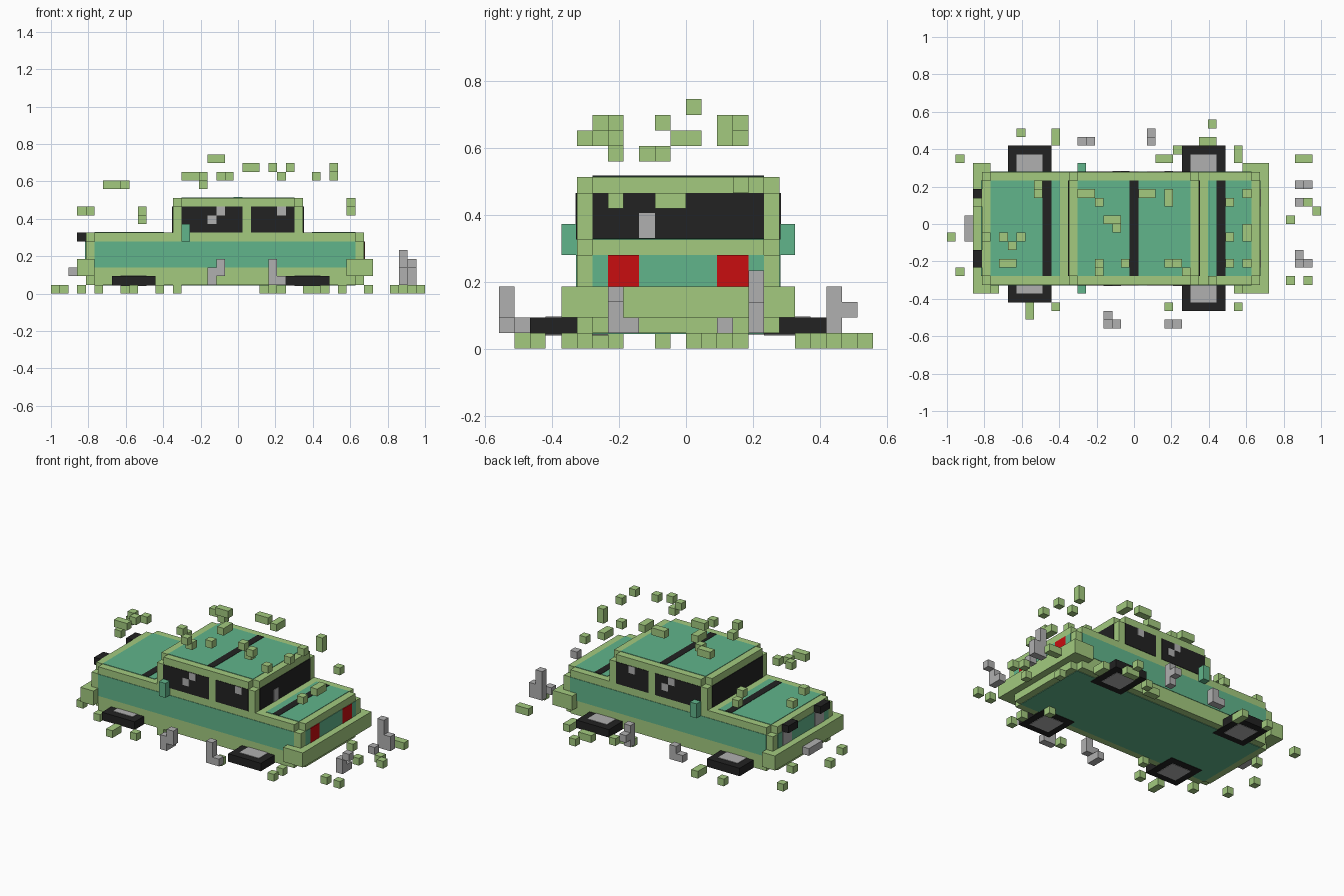
import bpy, bmesh

if "Cube" in bpy.data.objects:
    bpy.data.objects.remove(bpy.data.objects["Cube"])

U = 2 / 43          # one voxel
E = 0.06            # how far painted plates stand proud, in voxels


def material(name, rgb):
    m = bpy.data.materials.new(name)
    m.diffuse_color = (*rgb, 1)
    m.use_nodes = True
    m.node_tree.nodes["Principled BSDF"].inputs["Base Color"].default_value = m.diffuse_color
    return m


GREEN = material("light_green", (0.366, 0.590, 0.212))
TEAL = material("teal", (0.119, 0.462, 0.258))
BLACK = material("black", (0.016, 0.016, 0.016))
GREY = material("grey", (0.434, 0.434, 0.434))
RED = material("red", (0.584, 0.004, 0.005))


def boxes(name, mat, items):
    """One object made of boxes (low corner, high corner) in voxel coordinates."""
    bm = bmesh.new()
    for lo, hi in items:
        verts = bmesh.ops.create_cube(bm, size=1)["verts"]
        for v in verts:
            p = [lo[a] if v.co[a] < 0 else hi[a] for a in range(3)]
            v.co = (p[0] * U - 1, (p[1] - 12) * U, p[2] * U)
    me = bpy.data.meshes.new(name)
    bm.to_mesh(me)
    bm.free()
    me.materials.append(mat)
    ob = bpy.data.objects.new(name, me)
    bpy.context.collection.objects.link(ob)
    return ob


def clipped_block(name, mat, lo, hi):
    """Block whose eight corner voxels are missing."""
    items = []
    for a in range(3):
        l, h = list(lo), list(hi)
        l[a] += 1
        h[a] -= 1
        items.append((l, h))
    return boxes(name, mat, items)


def plate(axis, side, at, a0, b0, a1, b1, lift=E):
    """Thin plate on the face at 'at'; a and b are the two other axes in order."""
    lo, hi = [a0, b0], [a1, b1]
    near, far = sorted((at - side * 0.04, at + side * lift))
    lo.insert(axis, near)
    hi.insert(axis, far)
    return lo, hi


def cubes(name, mat, cells):
    return boxes(name, mat, [(c, [v + 1 for v in c]) for c in cells])


SIDES = ((-1, 5), (1, 18))      # direction and y of the two long sides

# Body and cabin
clipped_block("car_body", GREEN, (4, 5, 1), (36, 18, 7))
clipped_block("cabin", GREEN, (14, 5, 6), (29, 18, 11))
boxes("front_bumper", GREEN, [((3, 4, 2), (5, 19, 4))])
boxes("rear_bumper", GREEN, [((34, 4, 2), (37, 19, 4))])

# Teal panels
boxes("side_panels", TEAL, [plate(1, s, y, 5, 3, 35, 6) for s, y in SIDES])
boxes("end_panels", TEAL, [plate(0, -1, 4, 6, 4, 17, 6), plate(0, 1, 36, 6, 4, 17, 6)])
boxes("hood_panel", TEAL, [plate(2, 1, 7, 5, 6, 13, 17)])
boxes("trunk_panel", TEAL, [plate(2, 1, 7, 30, 6, 35, 17)])
boxes("roof_panel", TEAL, [plate(2, 1, 11, 15, 6, 28, 17)])
boxes("floor_panel", TEAL, [plate(2, -1, 1, 5, 6, 35, 17)])

# Black stripes across hood, roof and trunk
boxes("stripes", BLACK, [plate(2, 1, z, x, 6, x + 1, 17, 0.1)
                         for x, z in ((11, 7), (21, 11), (31, 7))])

# Windows and their glints
boxes("side_windows", BLACK, [plate(1, s, y, x0, 7, x1, 10)
                              for s, y in SIDES for x0, x1 in ((15, 22), (23, 28))])
boxes("windscreens", BLACK, [plate(0, -1, 14, 6, 7, 17, 10), plate(0, 1, 29, 6, 7, 17, 10)])
glints = [(-1, 5, x, z) for x, z in ((18, 8), (19, 9), (26, 9))]
glints += [(1, 18, x, z) for x, z in ((20, 8), (19, 9), (25, 9))]
boxes("side_window_glints", GREY,
      [plate(1, s, y, x, z, x + 1, z + 1, 0.1) for s, y, x, z in glints])
boxes("rear_window_glint", GREY, [plate(0, 1, 29, 9, 7, 10, 8.7, 0.1)])

# Lights
LAMPS = ((7, 9), (14, 16))
boxes("tail_lights", RED, [plate(0, 1, 36, a, 4, b, 6, 0.1) for a, b in LAMPS])
boxes("headlights", GREY, [plate(0, -1, 4, a, 4, b, 6, 0.1) for a, b in LAMPS])
boxes("headlight_lids", BLACK, [((3, a, 6), (4, b, 7)) for a, b in LAMPS])
boxes("front_plate", GREY, [((2, 10, 2), (3, 13, 3))])
boxes("mirrors", TEAL, [((15, y, 6), (16, y + 1, 8)) for y in (4, 18)])

# Wheels lying flat under the sills
WHEELS = ((7, 16), (7, 3), (27, 16), (27, 2))
boxes("wheels", BLACK, [((x, y, 1 - 0.1), (x + 5, y + 5, 2)) for x, y in WHEELS])
boxes("wheel_hubs", GREY, [((x + 1, y + 1, 1 - 0.15), (x + 4, y + 4, 2 + E)) for x, y in WHEELS])

# Grey scrap around the car
cubes("scrap_front", GREY, [(18, 0, 1), (18, 0, 2), (19, 0, 2), (19, 0, 3), (18, 1, 1),
                            (25, 0, 1), (25, 0, 2), (25, 0, 3), (26, 0, 1)])
cubes("scrap_back", GREY, [(23, 21, 1), (23, 21, 2), (23, 21, 3), (23, 22, 2),
                           (15, 21, 1), (16, 21, 1), (16, 21, 2)])
cubes("scrap_rear", GREY, [(40, 16, 1), (40, 16, 2), (40, 16, 3), (40, 16, 4), (41, 16, 1),
                           (41, 16, 2), (40, 14, 1), (40, 8, 1), (40, 7, 1), (41, 7, 3),
                           (40, 7, 2)])

# Green bits on the ground
ground = [(1, 19), (0, 10), (1, 6), (8, 22), (12, 21), (12, 22), (9, 1), (9, 2), (12, 2),
          (5, 4), (3, 14), (14, 5), (25, 2), (24, 19), (25, 19), (26, 20), (30, 23), (29, 21),
          (30, 21), (33, 20), (33, 19), (33, 4), (33, 2), (39, 12), (40, 19), (41, 19),
          (41, 14), (42, 13), (39, 5), (41, 5), (36, 15), (31, 7)]
cubes("ground_bits", GREEN, [(x, y, 0) for x, y in ground])

# Green bits floating in the air, grouped by height
air = {8: [(10, 16)],
       9: [(3, 14), (4, 10), (10, 15), (34, 11), (34, 7), (34, 10)],
       10: [(34, 15)],
       12: [(6, 10), (7, 9), (8, 10), (6, 7), (7, 7), (17, 7)],
       13: [(15, 15), (16, 15), (17, 14), (17, 6), (19, 11), (20, 7), (19, 12), (26, 7),
            (30, 5), (32, 14)],
       14: [(22, 15), (23, 15), (25, 15), (25, 14), (27, 6), (25, 7), (32, 14), (32, 10),
            (32, 7)],
       15: [(18, 12), (19, 12)]}
cubes("floating_bits", GREEN, [(x, y, z) for z, spots in air.items() for x, y in spots])
